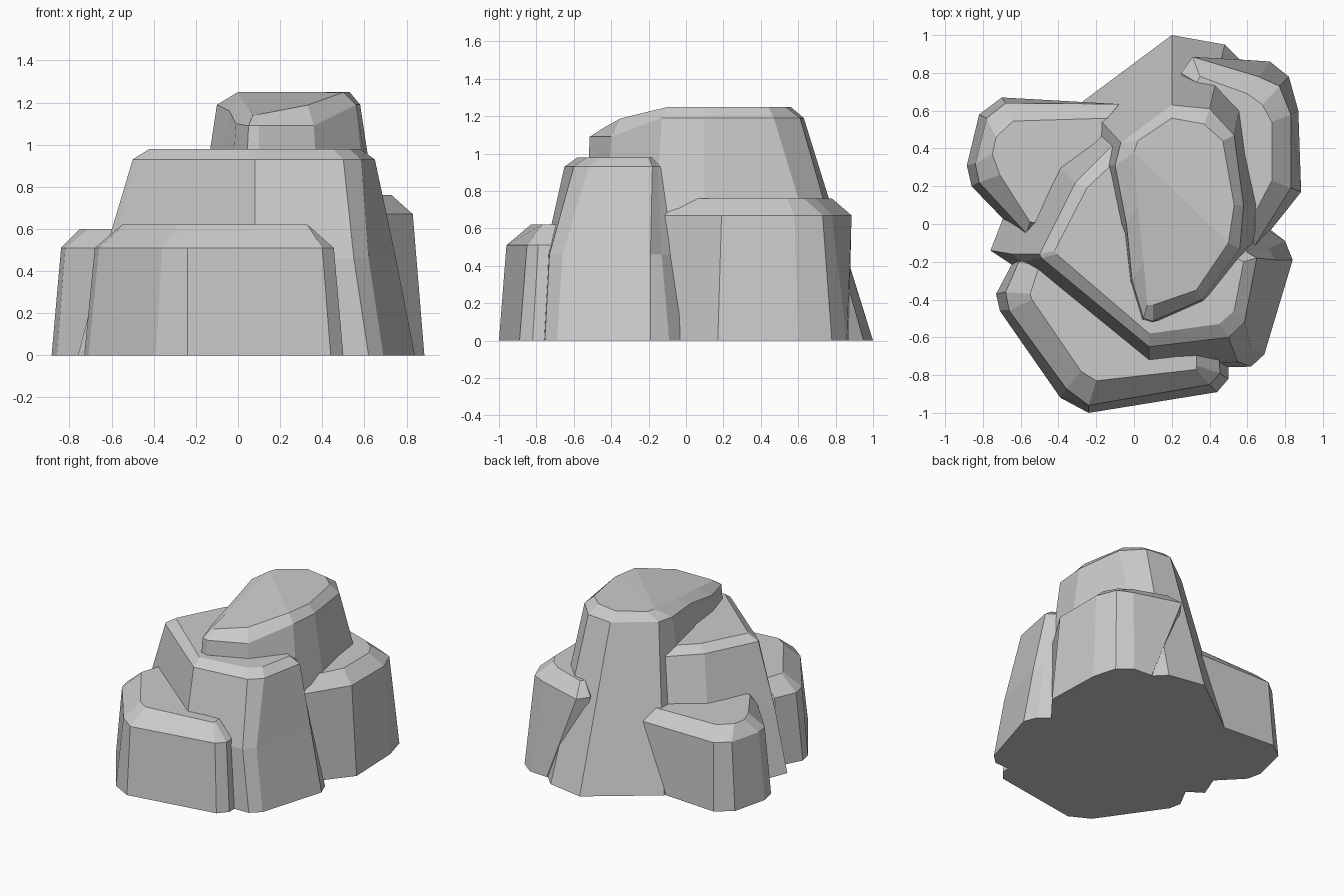
import bpy, bmesh


def rock(name, rings, slope=None):
    """Loft equal-length outlines [(z, [(x, y)...])...] from base to top.
    A height may be a list, giving one z per point. The top is fanned from point 0."""
    bm = bmesh.new()
    loops = []
    for z, outline in rings:
        zs = z if isinstance(z, list) else [z] * len(outline)
        loops.append([bm.verts.new((x, y, h)) for (x, y), h in zip(outline, zs)])
    n = len(loops[0])
    for low, high in zip(loops, loops[1:]):
        for i in range(n):
            j = (i + 1) % n
            bm.faces.new((low[i], low[j], high[j], high[i]))
    bm.faces.new(loops[0][::-1])
    top = loops[-1]
    if slope:
        for i in range(1, n - 1):
            bm.faces.new((top[0], top[i], top[i + 1]))
    else:
        bm.faces.new(top)
    if slope:
        for v in top:
            v.co.z = slope(v.co.x, v.co.y)
    bmesh.ops.recalc_face_normals(bm, faces=bm.faces)
    mesh = bpy.data.meshes.new(name)
    bm.to_mesh(mesh)
    bm.free()
    obj = bpy.data.objects.new(name, mesh)
    bpy.context.collection.objects.link(obj)
    return obj


# Tall peak, its top sloping down towards the front
rock("peak", [
    (0, [(-.28, .3), (-.27, .65), (.2, 1), (.48, .95), (.6, .83), (.76, .1),
         (.68, -.2), (.42, -.46), (.1, -.56), (0, -.55), (-.08, -.32), (-.2, 0)]),
    ([1.19, 1.19, 1.19, 1.19, 1.19, 1.19, 1.19, 1.09, 1.09, 1.09, 1.1, 1.16],
     [(-.1, .31), (-.07, .43), (.2, .63), (.4, .61), (.53, .47), (.58, .1),
      (.56, -.13), (.36, -.4), (.1, -.515), (.05, -.5), (-.01, -.3), (-.04, 0)]),
    (1.25, [(0, .38), (.02, .44), (.2, .56), (.37, .53), (.47, .44), (.53, .1),
            (.5, -.1), (.33, -.35), (.1, -.43), (.07, -.43), (.05, -.2), (.02, .1)]),
], slope=lambda x, y: 1.25 + .28 * min(0, .5 * x + .53 * (y - .38)))

# Middle shelf
rock("middle_shelf", [
    (0, [(-.76, -.14), (-.64, -.22), (.08, -.77), (.62, -.755), (.69, -.69), (.84, -.19),
         (.8, -.09), (.55, .1), (.1, .65), (-.27, .63), (-.53, .45)]),
    (.46, [(-.64, -.16), (-.6, -.2), (.08, -.755), (.55, -.73), (.62, -.66), (.75, -.19),
           (.71, -.13), (.5, .1), (.1, .55), (-.16, .52), (-.42, .33)]),
    (.93, [(-.5, -.16), (-.49, -.18), (.08, -.65), (.5, -.6), (.585, -.52), (.65, -.18),
           (.6, -.15), (.4, .1), (.1, .45), (-.1, .43), (-.31, .22)]),
    (.98, [(-.42, -.14), (-.41, -.16), (.08, -.58), (.45, -.53), (.53, -.46), (.58, -.2),
           (.54, -.18), (.35, .1), (.1, .38), (-.08, .35), (-.25, .19)]),
])

# Low shelf across the front
rock("front_shelf", [
    (0, [(-.73, -.37), (-.71, -.46), (-.39, -.92), (-.24, -1), (.44, -.89), (.5, -.82),
         (.5, -.74), (.1, -.4), (-.5, -.15), (-.64, -.2)]),
    (.51, [(-.68, -.36), (-.66, -.46), (-.36, -.87), (-.24, -.96), (.4, -.85), (.455, -.79),
           (.45, -.7), (.1, -.4), (-.45, -.15), (-.61, -.2)]),
    (.62, [(-.55, -.37), (-.54, -.4), (-.28, -.78), (-.2, -.83), (.33, -.77), (.33, -.75),
           (.33, -.66), (.1, -.4), (-.4, -.15), (-.5, -.22)]),
])

# Low boulder on the left
rock("left_boulder", [
    (0, [(-.885, .31), (-.82, .58), (-.7, .67), (-.28, .64), (-.25, .3), (-.45, -.1),
         (-.57, -.1), (-.86, .2)]),
    (.51, [(-.84, .32), (-.78, .56), (-.68, .64), (-.08, .635), (-.15, .3), (-.4, -.05),
           (-.57, -.05), (-.82, .22)]),
    (.6, [(-.75, .37), (-.73, .46), (-.64, .545), (-.14, .56), (-.2, .3), (-.4, 0),
          (-.55, .01), (-.71, .26)]),
])

# Boulder at the back right
rock("right_boulder", [
    (0, [(.71, -.05), (.885, .17), (.87, .6), (.82, .78), (.72, .86), (.57, .87),
         (.4, .8), (.4, .3)]),
    (.67, [(.63, -.13), (.83, .19), (.83, .58), (.77, .73), (.66, .78), (.31, .885),
           (.25, .8), (.4, .2)]),
    (.76, [(.64, .06), (.73, .23), (.73, .54), (.68, .63), (.6, .69), (.35, .78),
           (.33, .75), (.45, .2)]),
])
